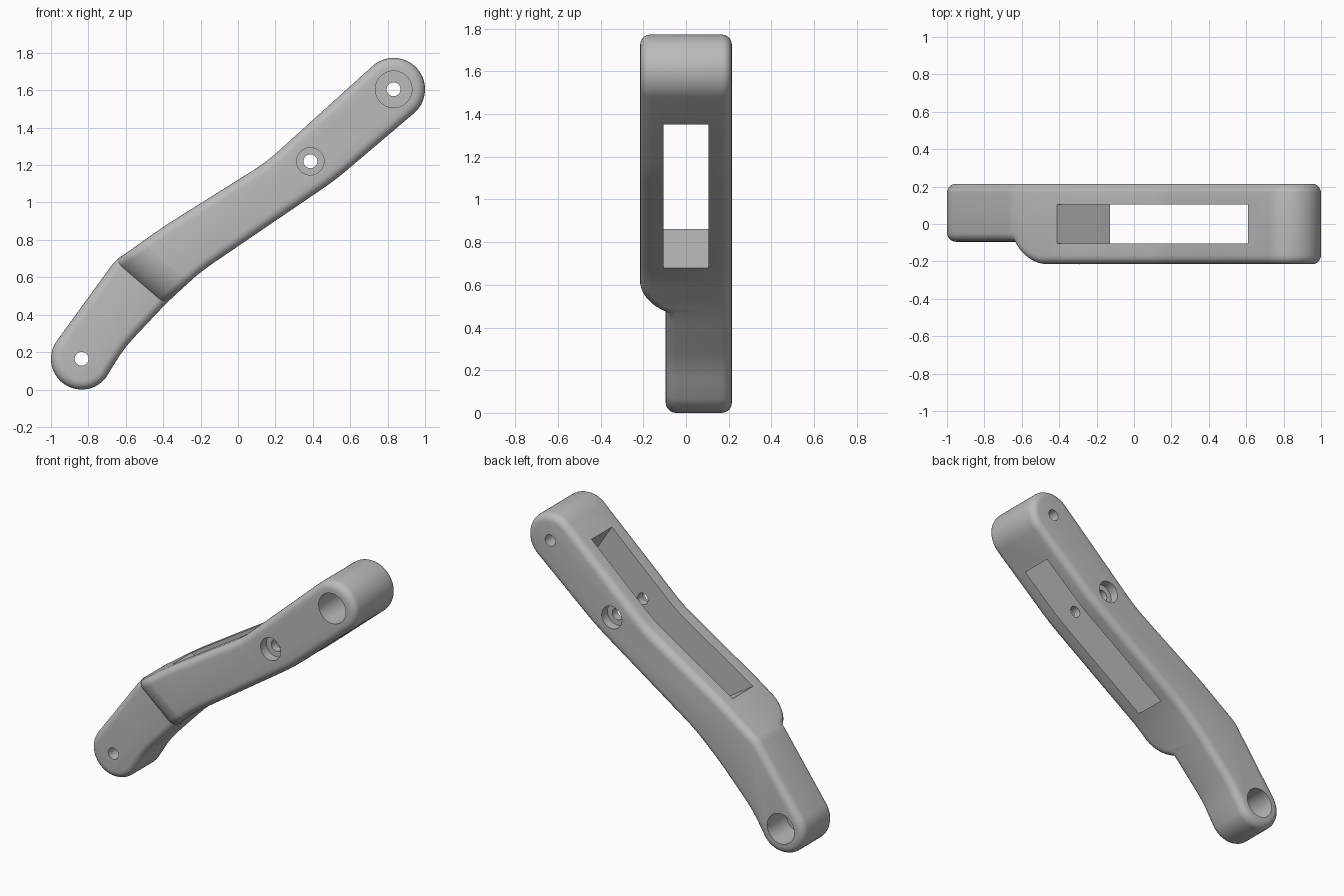
import bpy, bmesh
from math import sin, cos, radians
from mathutils import Vector

cube = bpy.data.objects.get("Cube")
if cube:
    bpy.data.objects.remove(cube, do_unlink=True)

HALF = 0.215        # half depth of the arm
STEP_Y = -0.095     # front face of the thin lower end

grey = bpy.data.materials.new("plain grey")
grey.use_nodes = True
grey.diffuse_color = (0.5, 0.5, 0.5, 1)
grey.node_tree.nodes["Principled BSDF"].inputs["Base Color"].default_value = (0.5, 0.5, 0.5, 1)


def prism(name, points, sweep):
    """Solid made by sweeping a closed polygon along a vector."""
    bm = bmesh.new()
    face = bm.faces.new([bm.verts.new(p) for p in points])
    new = bmesh.ops.extrude_face_region(bm, geom=[face])["geom"]
    bmesh.ops.translate(bm, vec=sweep, verts=[v for v in new if isinstance(v, bmesh.types.BMVert)])
    bmesh.ops.recalc_face_normals(bm, faces=bm.faces)
    mesh = bpy.data.meshes.new(name)
    bm.to_mesh(mesh)
    bm.free()
    mesh.materials.append(grey)
    ob = bpy.data.objects.new(name, mesh)
    bpy.context.collection.objects.link(ob)
    return ob


def arc(cx, cz, r, start, end, n):
    angles = [radians(start + (end - start) * i / n) for i in range(n + 1)]
    return [(cx + r * cos(a), cz + r * sin(a)) for a in angles]


def soften(before, corner, after, size):
    """Replace a corner by a short curve."""
    c = Vector(corner)
    a = c + (Vector(before) - c).normalized() * size
    b = c + (Vector(after) - c).normalized() * size
    return [tuple(a * (1 - t) ** 2 + c * 2 * t * (1 - t) + b * t * t)
            for t in (0, 0.25, 0.5, 0.75, 1)]


def use_modifier(ob, mod):
    bpy.context.view_layer.objects.active = ob
    bpy.ops.object.modifier_apply(modifier=mod.name)


def cut(ob, cutter):
    mod = ob.modifiers.new("cut", 'BOOLEAN')
    mod.object = cutter
    mod.solver = 'EXACT'
    use_modifier(ob, mod)
    bpy.data.objects.remove(cutter, do_unlink=True)


def bore(ob, x, z, r, y0, y1):
    ring = arc(x, z, r, 0, 360, 40)[:-1]
    cut(ob, prism("bore_cutter", [(px, y0, pz) for px, pz in ring], (0, y1 - y0, 0)))


# Side outline: round ends joined by gently bent edges
top_end, low_end = (0.832, 1.605), (-0.836, 0.164)
top_arc = arc(*top_end, 0.168, -48, 132, 28)
low_arc = arc(*low_end, 0.164, 143, 323, 28)
upper = [(0.15, 1.215), (-0.40, 0.87), (-0.66, 0.685)]
lower = [(-0.61, 0.22), (-0.38, 0.465), (-0.20, 0.63), (0.52, 1.12)]


def edge_points(start, corners, end):
    chain = [start] + corners + [end]
    out = []
    for i in range(1, len(chain) - 1):
        out += soften(chain[i - 1], chain[i], chain[i + 1], 0.03 if corners[i - 1][0] == -0.66 else 0.08)
    return out


outline = (top_arc + edge_points(top_arc[-1], upper, low_arc[0])
           + low_arc + edge_points(low_arc[-1], lower, top_arc[0]))
arm = prism("lever_arm", [(x, -HALF, z) for x, z in outline], (0, 2 * HALF, 0))

# Thin lower end with a curved shoulder
along = Vector((0.65, 0, 0.76)).normalized()
across = Vector((0.76, 0, -0.65)).normalized()
origin = Vector((-0.52, 0, 0.57))
R, reach = 0.227, 0.2
section = [(-1, STEP_Y)]
for i in range(15):
    t = radians(62) * (1 - i / 14)
    section.append((reach - R * sin(t), -HALF - 0.0015 + R - R * cos(t)))
section[1] = (0, STEP_Y)
section += [(reach, -0.4), (-1, -0.4)]
cut(arm, prism("shoulder_cutter",
               [origin + along * s - across + Vector((0, y, 0)) for s, y in section], across * 2))

# Rounded rims front and back
bevel = arm.modifiers.new("rounded rims", 'BEVEL')
bevel.width = 0.048
bevel.segments = 5
bevel.limit_method = 'ANGLE'
bevel.angle_limit = radians(68)
bevel.use_clamp_overlap = False
use_modifier(arm, bevel)

# Long slot through the arm from upper to lower edge
up_a, low_a = Vector((-0.41, 0, 0.86)), Vector((-0.12, 0, 0.675))
up_b, low_b = Vector((0.61, 0, 1.63)), Vector((0.79, 0, 1.355))
da, db = (up_a - low_a) * 0.5, (up_b - low_b) * 0.5
slot = [up_a + da, low_a - da, low_b - db, up_b + db]
cut(arm, prism("slot_cutter", [p + Vector((0, -0.105, 0)) for p in slot], (0, 0.21, 0)))

# Bolt holes and their counterbores
middle = (0.387, 1.22)
for x, z in (top_end, middle, low_end):
    bore(arm, x, z, 0.037, -0.4, 0.4)
bore(arm, *top_end, 0.098, -0.4, 0.04)
bore(arm, *low_end, 0.098, 0.02, 0.4)
bore(arm, *middle, 0.073, -0.4, -0.155)
bore(arm, *middle, 0.073, 0.155, 0.4)

# Smooth shading with crisp cut edges
bpy.ops.object.select_all(action='DESELECT')
arm.select_set(True)
bpy.context.view_layer.objects.active = arm
bpy.ops.object.shade_smooth_by_angle(angle=radians(30))
